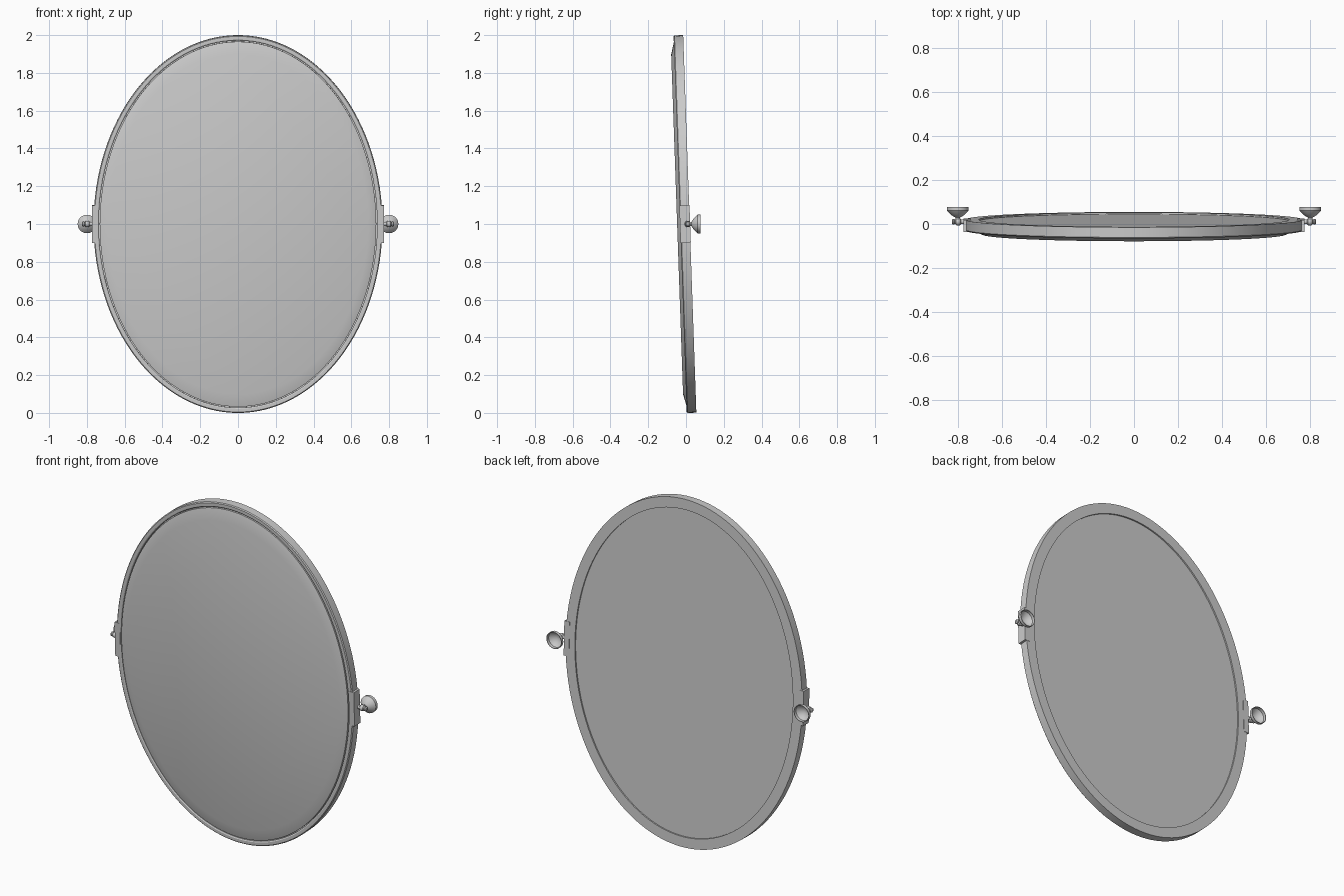
import bpy, bmesh, math
from mathutils import Matrix, Vector

if "Cube" in bpy.data.objects:
    bpy.data.objects.remove(bpy.data.objects["Cube"])

A, B = 0.765, 1.0            # semi-axes of the oval
TILT = Matrix.Translation((0, 0, 1)) @ Matrix.Rotation(math.radians(2), 4, 'X')


def finish(name, bm, mat=Matrix(), fix=True):
    if fix:
        bmesh.ops.recalc_face_normals(bm, faces=bm.faces)
    me = bpy.data.meshes.new(name)
    bm.to_mesh(me)
    bm.free()
    me.transform(mat)
    ob = bpy.data.objects.new(name, me)
    bpy.context.collection.objects.link(ob)
    bpy.ops.object.select_all(action='DESELECT')
    bpy.context.view_layer.objects.active = ob
    ob.select_set(True)
    bpy.ops.object.shade_smooth_by_angle(angle=math.radians(30))
    return ob


def loft(name, rings, n, mat, closed=False, caps=(False, False)):
    """Skin ellipses (x radius, z radius, y) along y."""
    bm = bmesh.new()
    loops = [[bm.verts.new((a * math.cos(2 * math.pi * i / n), y,
                            b * math.sin(2 * math.pi * i / n))) for i in range(n)]
             for a, b, y in rings]
    pairs = list(zip(loops, loops[1:]))
    if closed:
        pairs.append((loops[-1], loops[0]))
    for p, q in pairs:
        for i in range(n):
            j = (i + 1) % n
            bm.faces.new((p[i], p[j], q[j], q[i]))
    for cap, lp in zip(caps, (loops[0], loops[-1])):
        if cap:
            bm.faces.new(lp)
    return finish(name, bm, mat)


# Oval frame with a shallow front groove and a wider back lip
frame = [(0, -0.026), (0.005, -0.031), (0.022, -0.031), (0.028, -0.027), (0.028, -0.012),
         (0.034, -0.012), (0.034, 0.012), (0.06, 0.012), (0.06, 0.02), (0, 0.02)]
loft("frame", [(A - d, B - d, y) for d, y in frame], 128, TILT, closed=True)

# Bevelled mirror glass
loft("mirror_glass", [(0.69, 0.9, -0.047), (A - 0.033, B - 0.033, -0.03),
                      (A - 0.033, B - 0.033, 0.011)], 128, TILT, caps=(True, True))

for side, s in (("left", -1), ("right", 1)):
    # Pivot plate on the frame edge
    bm = bmesh.new()
    bmesh.ops.create_cube(bm, size=1, matrix=Matrix.Translation((s * 0.757, -0.005, 0))
                          @ Matrix.Diagonal((0.034, 0.054, 0.2, 1)))
    finish(side + "_pivot_plate", bm, TILT)

    # Horizontal pivot pin with rounded end
    pin = [(0.011, 0.765), (0.011, 0.785), (0.016, 0.79), (0.017, 0.80), (0.015, 0.808),
           (0.009, 0.812), (0.013, 0.816), (0.013, 0.822), (0.007, 0.827)]
    turn = Matrix.Translation((0, 0.01, 1)) @ Matrix.Rotation(-s * math.pi / 2, 4, 'Z')
    loft(side + "_pivot_pin", [(r, r, y) for r, y in pin], 24, turn, caps=(True, True))

    # Wall mount: stem flaring into an open cup
    cup = [(0.011, 0.005), (0.011, 0.03), (0.02, 0.034), (0.033, 0.044), (0.045, 0.056),
           (0.049, 0.061), (0.049, 0.078), (0.046, 0.078), (0.045, 0.062), (0.032, 0.048),
           (0.012, 0.037)]
    loft(side + "_wall_mount", [(r, r, y) for r, y in cup], 32,
         Matrix.Translation((s * 0.80, 0, 1)), caps=(True, True))
